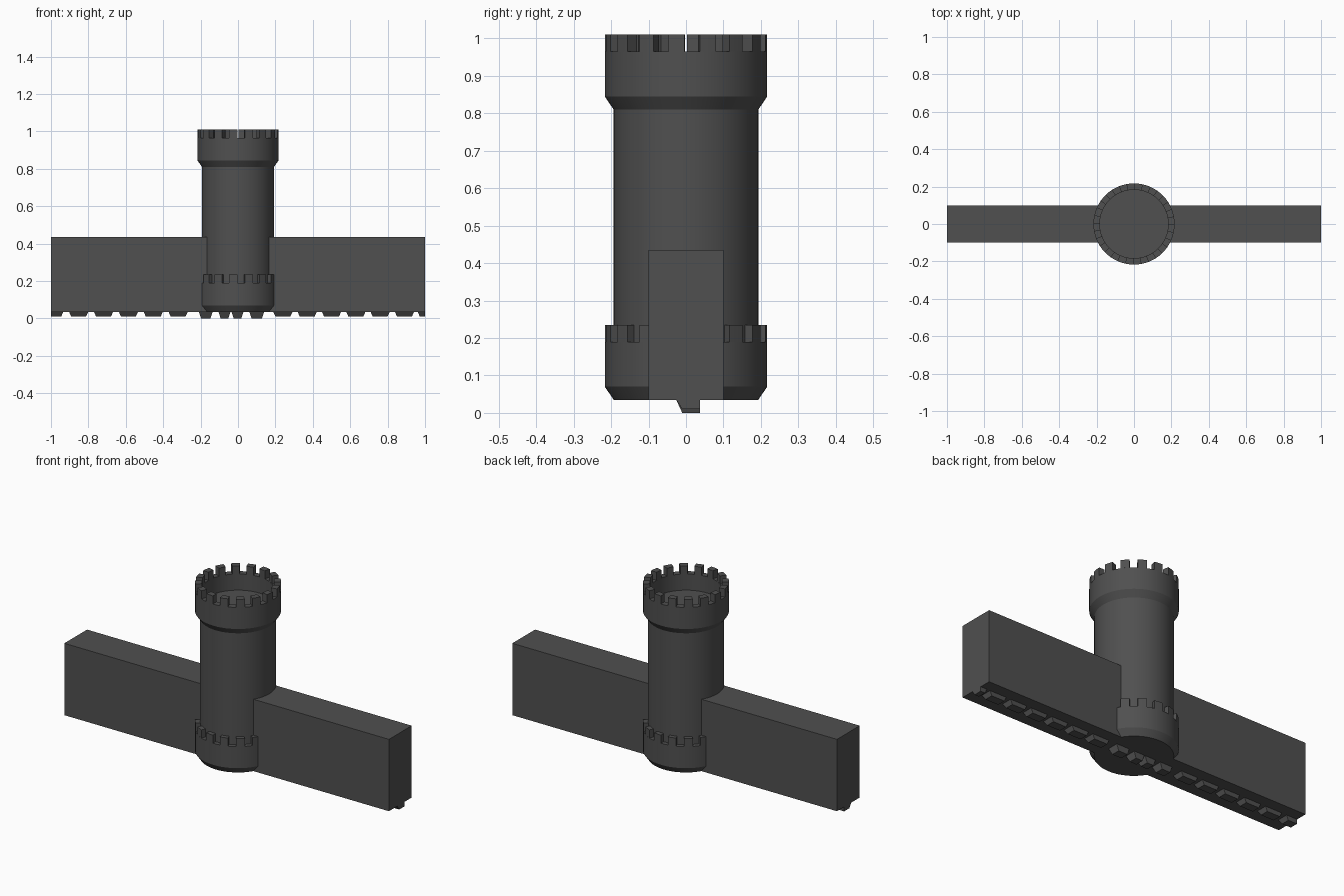
import bpy, bmesh, math

if "Cube" in bpy.data.objects:
    bpy.data.objects.remove(bpy.data.objects["Cube"])

stone = bpy.data.materials.new("dark grey stone")
stone.diffuse_color = (0.08, 0.08, 0.08, 1)
stone.use_nodes = True
stone.node_tree.nodes["Principled BSDF"].inputs["Base Color"].default_value = stone.diffuse_color
SEG = 64


def finish(name, bm, smooth=False):
    bmesh.ops.recalc_face_normals(bm, faces=bm.faces)
    me = bpy.data.meshes.new(name)
    bm.to_mesh(me)
    bm.free()
    me.materials.append(stone)
    ob = bpy.data.objects.new(name, me)
    bpy.context.collection.objects.link(ob)
    if smooth:
        bpy.ops.object.select_all(action='DESELECT')
        ob.select_set(True)
        bpy.context.view_layer.objects.active = ob
        bpy.ops.object.shade_smooth_by_angle(angle=math.radians(25))
    return ob


def hexa(bm, pts):
    v = [bm.verts.new(p) for p in pts]
    for f in ((0, 1, 2, 3), (4, 5, 6, 7), (0, 1, 5, 4), (1, 2, 6, 5), (2, 3, 7, 6), (3, 0, 4, 7)):
        bm.faces.new([v[i] for i in f])


# round tower with a flared foot, flared head and sunken roof
def tower():
    prof = [(0, .035), (.193, .035), (.217, .07), (.217, .19), (.193, .19), (.193, .81),
            (.217, .845), (.217, .965), (.183, .965), (.183, .875), (0, .875)]
    bm = bmesh.new()
    vs = [bm.verts.new((r, 0, z)) for r, z in prof]
    es = [bm.edges.new(p) for p in zip(vs, vs[1:])]
    bmesh.ops.spin(bm, geom=vs + es, cent=(0, 0, 0), axis=(0, 0, 1),
                   angle=2 * math.pi, steps=SEG, use_merge=False)
    bmesh.ops.remove_doubles(bm, verts=bm.verts, dist=1e-4)
    finish("tower", bm, True)


# ring of sixteen curved battlement blocks
def battlements(name, z0, z1, count=16, r0=.183, r1=.217):
    bm = bmesh.new()
    step = 2 * math.pi / count
    for k in range(count):
        mid = math.radians(4.5) + (k + .5) * step
        rings = []
        for j in range(3):
            a = mid + (j - 1) * step * .26
            c, s = math.cos(a), math.sin(a)
            rings.append([bm.verts.new((r * c, r * s, z))
                          for r, z in ((r0, z0), (r1, z0), (r1, z1), (r0, z1))])
        for p, q in zip(rings, rings[1:]):
            for i in range(4):
                n = (i + 1) % 4
                bm.faces.new((p[i], p[n], q[n], q[i]))
        bm.faces.new(rings[0])
        bm.faces.new(rings[-1])
    finish(name, bm, True)


# long straight wall
def wall():
    bm = bmesh.new()
    hexa(bm, [(x, y, z) for z in (.035, .435)
              for x, y in ((-1, -.1), (1, -.1), (1, .1), (-1, .1))])
    finish("wall", bm)


# tapered teeth under the wall
def teeth(name, spans, z):
    bm = bmesh.new()
    for a, b in spans:
        ta = a if a <= -.999 else a + .012
        tb = b if b >= .999 else b - .012
        hexa(bm, [(a, -.027, .037), (b, -.027, .037), (b, .037, .037), (a, .037, .037),
                  (ta, -.01, z), (tb, -.01, z), (tb, .037, z), (ta, .037, z)])
    finish(name, bm)


tower()
battlements("upper_battlements", .965, 1.01)
battlements("lower_battlements", .19, .235)
wall()
centres = [-.985 + .133 * i for i in range(6)] + [.24 + .13 * i for i in range(7)]
teeth("wall_teeth", [(max(-1, c - .052), min(1, c + .052)) for c in centres[:-1]] + [(.96, 1)], .01)
teeth("tower_teeth", [(-.21, -.135), (-.105, -.04), (-.035, .03), (.06, .14)], 0)
